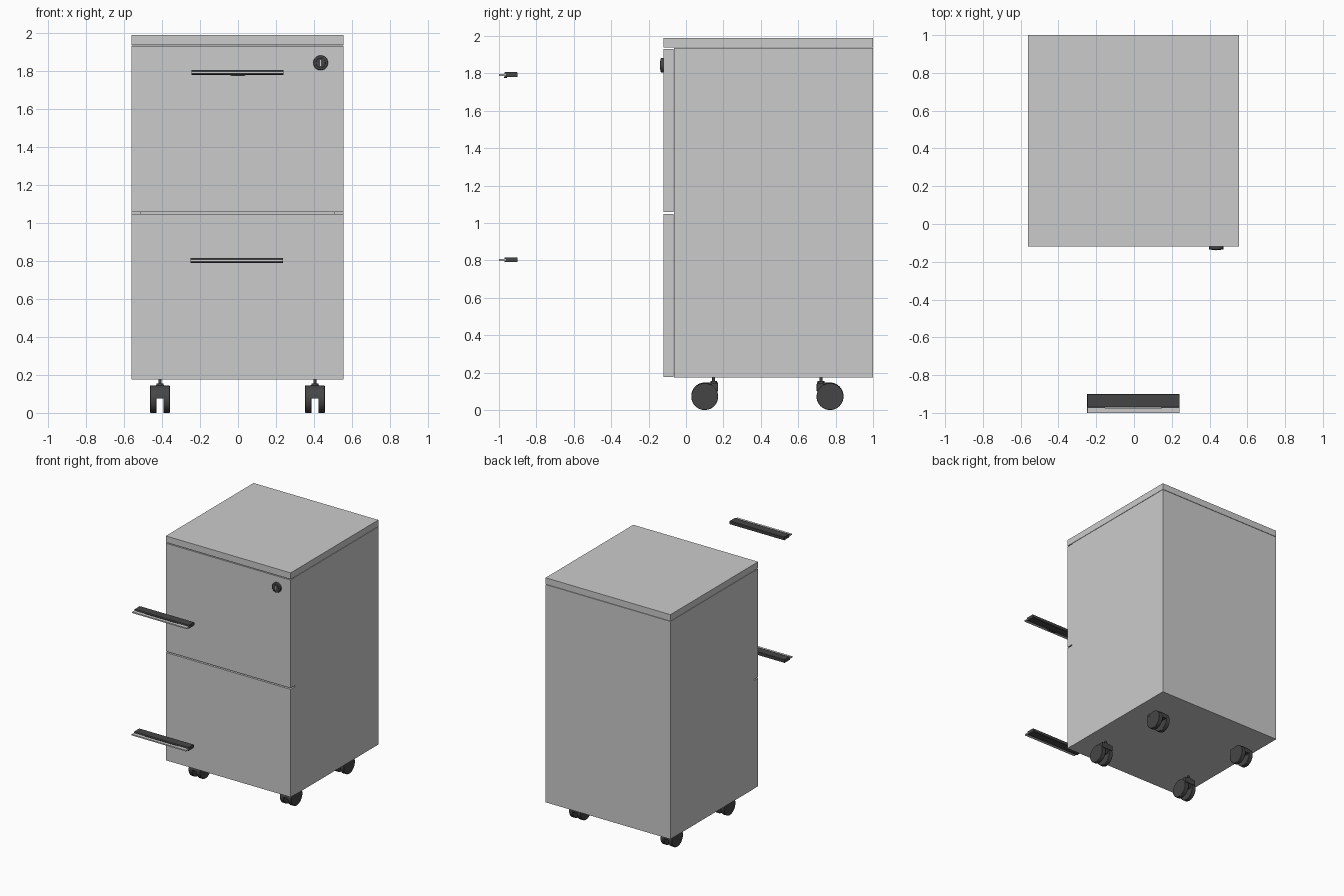
import bpy, bmesh, math
from mathutils import Matrix

if "Cube" in bpy.data.objects:
    bpy.data.objects.remove(bpy.data.objects["Cube"])

CX = -0.003  # mid plane of the cabinet


def mat(name, c):
    m = bpy.data.materials.new(name)
    m.diffuse_color = (c, c, c, 1)
    m.use_nodes = True
    m.node_tree.nodes["Principled BSDF"].inputs["Base Color"].default_value = m.diffuse_color
    return m


dark = mat("dark_plastic", 0.06)


def finish(name, bm, material=None, bevel=0, smooth=False):
    bmesh.ops.recalc_face_normals(bm, faces=bm.faces)
    me = bpy.data.meshes.new(name)
    bm.to_mesh(me)
    bm.free()
    ob = bpy.data.objects.new(name, me)
    bpy.context.collection.objects.link(ob)
    if material:
        me.materials.append(material)
    if bevel:
        b = ob.modifiers.new("bevel", 'BEVEL')
        b.width, b.segments = bevel, 2
        b.limit_method = 'ANGLE'
    if smooth:
        bpy.ops.object.select_all(action='DESELECT')
        ob.select_set(True)
        bpy.context.view_layer.objects.active = ob
        bpy.ops.object.shade_smooth_by_angle()
    return ob


def box(name, x, y, z, **kw):
    bm = bmesh.new()
    r = bmesh.ops.create_cube(bm, size=1)
    for v in r['verts']:
        v.co = [(a[0] + a[1]) / 2 + c * (a[1] - a[0]) for a, c in zip((x, y, z), v.co)]
    return finish(name, bm, **kw)


def cyl(name, centre, radius, depth, axis, n=32, **kw):
    rot = {'X': Matrix.Rotation(math.pi / 2, 4, 'Y'),
           'Y': Matrix.Rotation(math.pi / 2, 4, 'X'), 'Z': Matrix()}[axis]
    bm = bmesh.new()
    bmesh.ops.create_cone(bm, cap_ends=True, segments=n, radius1=radius, radius2=radius,
                          depth=depth, matrix=Matrix.Translation(centre) @ rot)
    return finish(name, bm, smooth=True, **kw)


def prism(name, pts, to3d, a, b, **kw):
    """Extrude a 2D outline from a to b."""
    bm = bmesh.new()
    f = bm.faces.new([bm.verts.new(to3d(p, a)) for p in pts])
    r = bmesh.ops.extrude_face_region(bm, geom=[f])
    verts = [e for e in r['geom'] if isinstance(e, bmesh.types.BMVert)]
    d = [q - p for p, q in zip(to3d(pts[0], a), to3d(pts[0], b))]
    bmesh.ops.translate(bm, verts=verts, vec=d)
    return finish(name, bm, **kw)


# carcass panels, open behind the drawer fronts
L, R = CX - 0.558, CX + 0.558
T = 0.05
box("side_left", (L, L + T), (-0.064, 1), (0.175, 1.935))
box("side_right", (R - T, R), (-0.064, 1), (0.175, 1.935))
box("back_panel", (L + T, R - T), (1 - T, 1), (0.175, 1.935))
box("bottom_panel", (L + T, R - T), (-0.064, 1 - T), (0.175, 0.225))
box("top_slab", (L, R), (-0.12, 1), (1.938, 1.99))

# drawer fronts
box("drawer_front_lower", (L, R), (-0.12, -0.066), (0.177, 1.048))
box("drawer_front_upper", (L, R), (-0.12, -0.066), (1.058, 1.931))

# lock: bezel ring, plug and key slot
LX, LZ = 0.435, 1.843
cyl("lock_bezel", (LX, -0.126, LZ), 0.039, 0.02, 'Y', material=dark, bevel=0.005)
cyl("lock_plug", (LX, -0.130, LZ), 0.025, 0.016, 'Y', material=dark, bevel=0.002)
box("key_slot", (LX - 0.003, LX + 0.003), (-0.139, -0.13), (LZ - 0.016, LZ + 0.016))


# handles floating in front of the drawers
def handle(tag, z, cx):
    a, b = cx - 0.243, cx + 0.243
    # grooved bar section in (y, z)
    sec = [(-0.968, -0.013), (-0.903, -0.013), (-0.9, -0.010), (-0.9, 0.010),
           (-0.903, 0.013), (-0.968, 0.013), (-0.971, 0.008), (-0.971, 0.004),
           (-0.962, 0.003), (-0.962, -0.003), (-0.971, -0.004), (-0.971, -0.010)]
    prism("handle_bar_" + tag, sec, lambda p, t: (t, p[0], z + p[1]), a, b, material=dark)
    # thin lip with a shallow slit against the bar
    lip = [(a, -1), (b, -1), (b, -0.963), (cx + 0.15, -0.963), (cx + 0.15, -0.974),
           (cx - 0.15, -0.974), (cx - 0.15, -0.963), (a, -0.963)]
    prism("handle_lip_" + tag, lip, lambda p, t: (p[0], p[1], t), z - 0.006, z + 0.004)


handle("upper", 1.793, -0.003)
handle("lower", 0.803, -0.007)
# small finger catch under the upper handle
catch = [(-0.05, 1.781), (-0.035, 1.775), (0.035, 1.775), (0.045, 1.781)]
prism("finger_catch", catch, lambda p, t: (p[0], t, p[1]), -0.972, -0.957, material=dark)


# twin-wheel casters; s points from wheel centre towards the stem
def caster(tag, x, y, s):
    r = 0.072
    for side in (-1, 1):
        cyl("caster_wheel_%s_%s" % (tag, "left" if side < 0 else "right"),
            (x + side * 0.035, y, r), r, 0.034, 'X', 40, material=dark, bevel=0.003)
    # hood: quarter arc on one side, square corner at the stem
    pts = [(y - s * r * math.cos(i * math.pi / 20), 0.075 + r * math.sin(i * math.pi / 20))
           for i in range(11)]
    pts += [(y + s * 0.07, 0.147), (y + s * 0.07, 0.105), (y + s * 0.045, 0.075)]
    prism("caster_hood_" + tag, pts, lambda p, t: (t, p[0], p[1]), x - 0.022, x + 0.022,
          material=dark, smooth=True)
    box("caster_block_" + tag, (x - 0.05, x + 0.05),
        tuple(sorted((y + s * 0.035, y + s * 0.071))), (0.1, 0.143), material=dark, bevel=0.003)
    cyl("caster_stem_" + tag, (x, y + s * 0.048, 0.158), 0.008, 0.04, 'Z', 16, material=dark)
    cyl("caster_collar_" + tag, (x, y + s * 0.048, 0.148), 0.018, 0.012, 'Z', 20, material=dark)


for xn, x in (("left", CX - 0.408), ("right", CX + 0.408)):
    caster("front_" + xn, x, 0.1, 1)
    caster("rear_" + xn, x, 0.77, -1)
